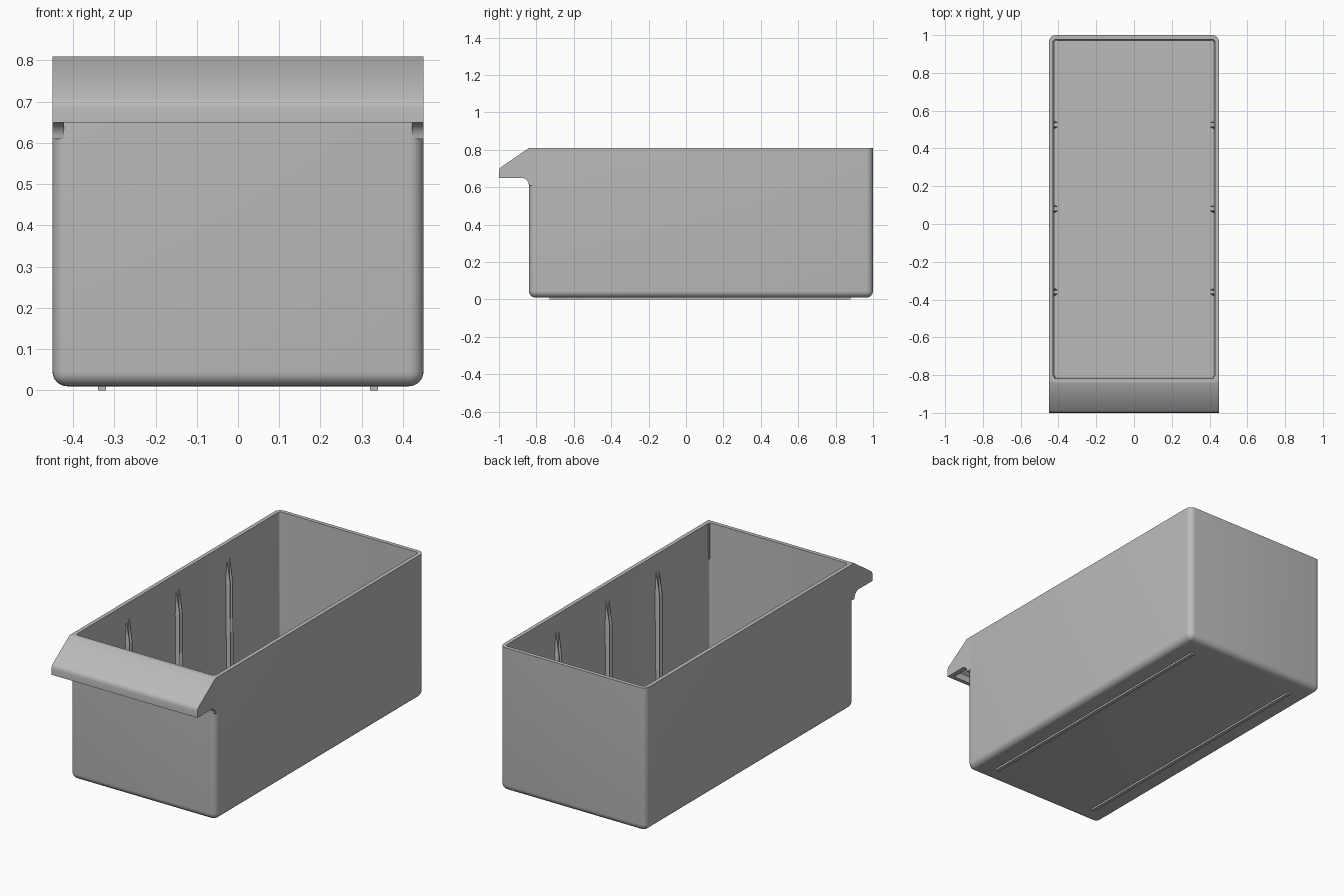
import bpy, bmesh, math

cube = bpy.data.objects.get("Cube")
if cube:
    bpy.data.objects.remove(cube, do_unlink=True)

grey = bpy.data.materials.new("grey_plastic")
grey.use_nodes = True
COLOUR = (0.5, 0.5, 0.5, 1)
grey.diffuse_color = COLOUR
grey.node_tree.nodes["Principled BSDF"].inputs["Base Color"].default_value = COLOUR

W, FRONT, BACK, BASE, TOP = 0.45, -0.84, 1.0, 0.01, 0.81
WALL = 0.022


def finish(name, bm, smooth=True):
    bmesh.ops.recalc_face_normals(bm, faces=bm.faces)
    mesh = bpy.data.meshes.new(name)
    bm.to_mesh(mesh)
    bm.free()
    mesh.materials.append(grey)
    obj = bpy.data.objects.new(name, mesh)
    bpy.context.collection.objects.link(obj)
    if smooth:
        bpy.ops.object.select_all(action='DESELECT')
        obj.select_set(True)
        bpy.context.view_layer.objects.active = obj
        bpy.ops.object.shade_smooth_by_angle(angle=math.radians(35))
    return obj


def box(bm, x0, x1, y0, y1, z0, z1):
    verts = bmesh.ops.create_cube(bm, size=1)["verts"]
    for v in verts:
        v.co.x = x1 if v.co.x > 0 else x0
        v.co.y = y1 if v.co.y > 0 else y0
        v.co.z = z1 if v.co.z > 0 else z0


def prism(name, profile, x0, x1):
    """Extrude a (y, z) profile along x."""
    bm = bmesh.new()
    face = bm.faces.new([bm.verts.new((x0, y, z)) for y, z in profile])
    new = bmesh.ops.extrude_face_region(bm, geom=[face])["geom"]
    for v in new:
        if isinstance(v, bmesh.types.BMVert):
            v.co.x = x1
    return finish(name, bm)


# Bin body: rounded box, hollowed from the top with a slight draft
bm = bmesh.new()
box(bm, -W, W, FRONT, BACK, BASE, TOP)
edges = [e for e in bm.edges if min(v.co.z for v in e.verts) < TOP - 0.01]
bmesh.ops.bevel(bm, geom=edges, offset=0.036, segments=6, profile=0.5, affect='EDGES')
bm.normal_update()
rim = max(bm.faces, key=lambda f: f.calc_center_median().z)
bmesh.ops.inset_region(bm, faces=[rim], thickness=WALL)
new = bmesh.ops.extrude_face_region(bm, geom=[rim])["geom"]
bmesh.ops.delete(bm, geom=[rim], context='FACES_ONLY')
mid = (FRONT + BACK) / 2
for v in new:
    if isinstance(v, bmesh.types.BMVert):
        v.co.z = BASE + 0.025
        v.co.x *= 0.985
        v.co.y = mid + (v.co.y - mid) * 0.994
finish("bin_body", bm)

# Hollow pull lip with end plates and curved gussets
nose = [(FRONT, TOP), (-0.988, 0.708), (-0.997, 0.699), (-1.0, 0.685), (-1.0, 0.65)]
prism("pull_lip", [(-0.825, TOP)] + nose +
      [(-0.978, 0.65), (-0.978, 0.688), (-0.825, 0.787)], -W, W)
arc = [(-0.88 + 0.04 * math.sin(a), 0.61 + 0.04 * math.cos(a))
       for a in (math.pi / 2 * i / 6 for i in range(7))]
for side, s in (("left", 1), ("right", -1)):
    prism(side + "_lip_end", [(-0.805, TOP)] + nose + arc + [(-0.805, 0.61)],
          s * (W - 0.028), s * W)

# Paired pointed ribs that hold dividers, on both inner walls
bm = bmesh.new()
for s in (1, -1):
    for centre in (0.525, 0.08, -0.36):
        for d in (1, -1):
            inner, outer = centre + d * 0.009, centre + d * 0.03
            rings = []
            for z, depth in ((BASE + 0.02, 0.405), (0.59, 0.407)):
                rings.append([bm.verts.new((s * x, y, z)) for x, y in
                              ((0.436, inner), (depth, inner),
                               (depth, inner + d * 0.004), (0.436, outer))])
            tip = bm.verts.new((s * 0.432, inner + d * 0.004, 0.75))
            low, high = rings
            bm.faces.new(low)
            for i in range(4):
                j = (i + 1) % 4
                bm.faces.new((low[i], low[j], high[j], high[i]))
                bm.faces.new((high[i], high[j], tip))
finish("divider_ribs", bm, smooth=False)

# Runners under the floor
for side, s in (("left", 1), ("right", -1)):
    bm = bmesh.new()
    box(bm, s * 0.33 - 0.01, s * 0.33 + 0.01, -0.73, 0.88, 0, 0.02)
    finish(side + "_runner", bm, smooth=False)
